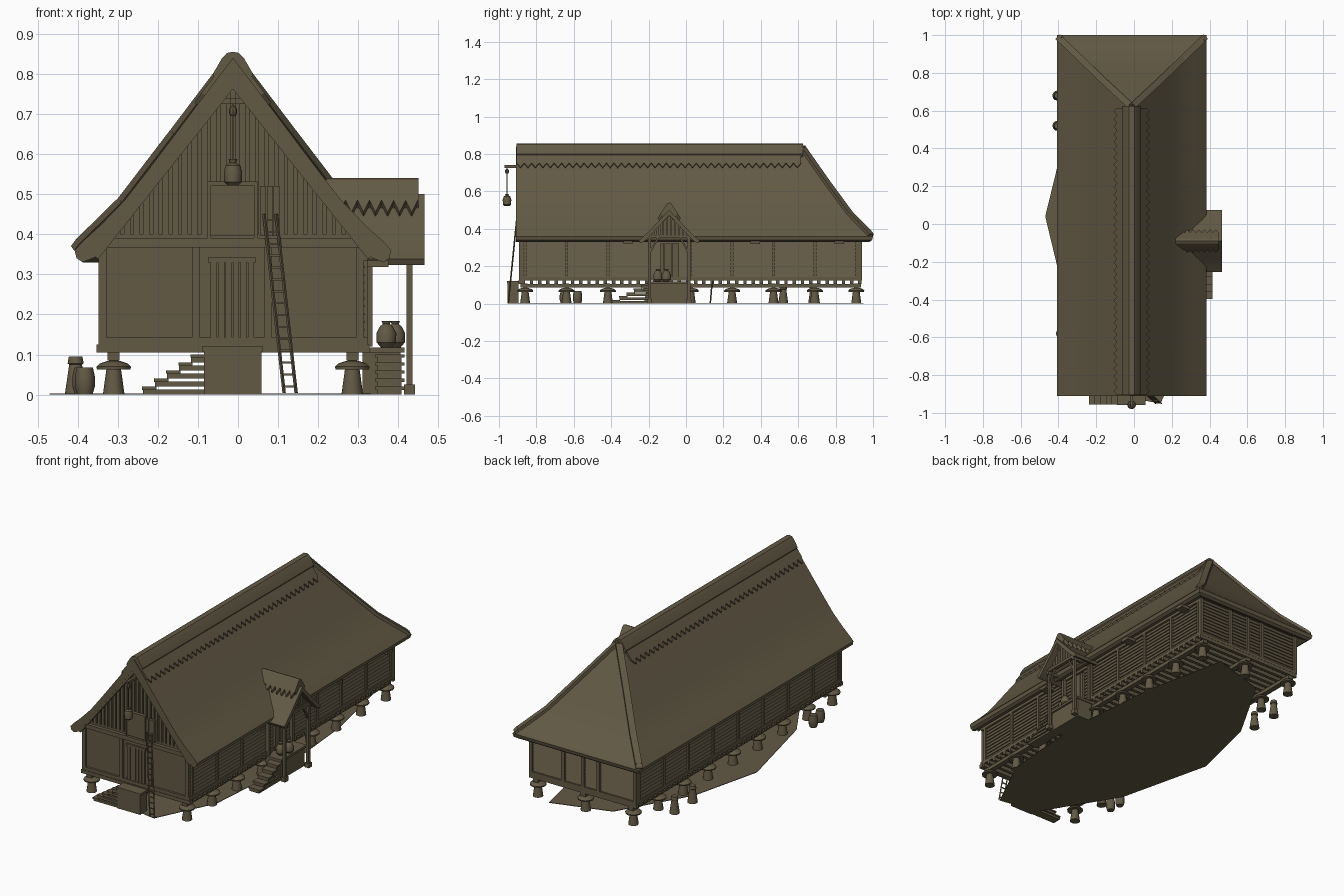
import bpy, bmesh, math
from mathutils import Vector as V

mat = bpy.data.materials.new("weathered_brown")
mat.diffuse_color = (0.125, 0.102, 0.06, 1)
CX = -0.0125            # centre line of the building
RIDGE = 0.62            # y where the ridge ends and the hip starts


class Part:
    """One named object collecting simple solids."""
    def __init__(self, name):
        self.name, self.bm = name, bmesh.new()

    def prism(self, pts, d):
        a = [self.bm.verts.new(V(p)) for p in pts]
        b = [self.bm.verts.new(V(p) + V(d)) for p in pts]
        n = len(a)
        self.bm.faces.new(a)
        self.bm.faces.new(b[::-1])
        for i in range(n):
            self.bm.faces.new((a[i], b[i], b[(i + 1) % n], a[(i + 1) % n]))

    def box(self, x0, x1, y0, y1, z0, z1):
        self.prism([(x0, y0, z0), (x1, y0, z0), (x1, y1, z0), (x0, y1, z0)], (0, 0, z1 - z0))

    def beam(self, a, b, w, h=None):
        a, b, h = V(a), V(b), h or w
        d = b - a
        s = d.cross(V((0, 0, 1)))
        s = s.normalized() if s.length > 1e-6 else V((1, 0, 0))
        t = s.cross(d).normalized()
        self.prism([a + s * w / 2 * i + t * h / 2 * j for i, j in ((-1, -1), (1, -1), (1, 1), (-1, 1))], d)

    def lathe(self, x, y, prof, n=12):
        rings = [[self.bm.verts.new((x + r * math.cos(2 * math.pi * i / n),
                                     y + r * math.sin(2 * math.pi * i / n), z)) for i in range(n)] for r, z in prof]
        for p, q in zip(rings, rings[1:]):
            for i in range(n):
                self.bm.faces.new((p[i], p[(i + 1) % n], q[(i + 1) % n], q[i]))
        self.bm.faces.new(rings[0][::-1])
        self.bm.faces.new(rings[-1])

    def done(self, smooth=True):
        bmesh.ops.recalc_face_normals(self.bm, faces=self.bm.faces)
        me = bpy.data.meshes.new(self.name)
        self.bm.to_mesh(me)
        me.materials.append(mat)
        ob = bpy.data.objects.new(self.name, me)
        bpy.context.collection.objects.link(ob)
        if smooth:
            bpy.context.view_layer.objects.active = ob
            ob.select_set(True)
            bpy.ops.object.shade_smooth_by_angle(angle=math.radians(30))
            ob.select_set(False)


# Thatched roof: gable at the front, hip at the back
OUT = [(0, .84), (.07, .748), (.14, .655), (.21, .562), (.27, .485), (.33, .423), (.375, .382), (.395, .36), (.39, .34)]
INN = [(.375, .33), (.345, .342), (.30, .395), (.24, .472), (.16, .575), (.08, .68), (0, .785)]
half = OUT + INN
roof = Part("thatched_roof")
vt = {}
for s in (-1, 1):
    for i, (dx, z) in enumerate(half):
        for e in (0, 1):
            if dx == 0 and s == 1:
                vt[s, i, e] = vt[-1, i, e]
            else:
                vt[s, i, e] = roof.bm.verts.new((CX + s * dx, RIDGE + .38 * dx / .395 if e else -.91, z))
for i in range(len(half) - 1):
    for s in (-1, 1):       # slopes
        roof.bm.faces.new((vt[s, i, 0], vt[s, i + 1, 0], vt[s, i + 1, 1], vt[s, i, 1]))
    q = [vt[-1, i, 1], vt[-1, i + 1, 1], vt[1, i + 1, 1], vt[1, i, 1]]
    roof.bm.faces.new(list(dict.fromkeys(q)))   # hip
for s in (-1, 1):           # gable edge
    roof.bm.faces.new([vt[s, i, 0] for i in range(len(half))])
roof.done()

# Ridge cap with zigzag skirt, and hip rolls
cap = Part("ridge_cap")
ch = [(0, .855), (.015, .852), (.028, .838), (.05, .80), (.042, .78)]
cap.prism([(CX + x, -.905, z) for x, z in ch] + [(CX - x, -.905, z) for x, z in ch[:0:-1]], (0, RIDGE + .91, 0))
for s in (-1, 1):
    n = V((s * .8, 0, .6)) * .01
    P = lambda dx, y: V((CX + s * dx, y, .84 - 1.33 * dx))
    cap.prism([P(.03, -.905), P(.07, -.905), P(.07, .615), P(.03, .615)], n)
    for k in range(38):
        y = -.905 + .04 * k
        cap.prism([P(.07, y), P(.07, y + .04), P(.088, y + .02)], n)
    prev = (CX, RIDGE, .84)
    for dx, z in OUT[2:8:2] + [(.388, .365)]:
        p = (CX + s * dx, RIDGE + .38 * dx / .395 - .005, z)
        cap.beam(prev, p, .035, .016)
        prev = p
cap.done()

# Ground slab
g = Part("ground_patch")
g.prism([(x, y, 0) for x, y in ((.14, -.95), (.3, -.62), (.34, -.1), (.29, .48), (.19, .95), (-.14, .85),
         (-.37, .45), (-.47, .04), (-.34, -.5), (-.09, -.91))], (0, 0, .003))
g.done(False)

# Staddle stones
rows = [-.86 + .2213 * i for i in range(9)]
st = Part("staddle_stones")
stone = [(.027, 0), (.018, .065), (.042, .063), (.043, .07), (.034, .078), (.015, .084)]
for y in rows:
    for x in (CX - .2975, CX, CX + .2975):
        st.lathe(x, y, stone)
        st.box(x - .012, x + .012, y - .012, y + .012, .08, .108)
for y in (.52, .68):       # spare stones on the left side
    st.lathe(-.405, y, [(.027, 0), (.016, .075), (.02, .078), (.017, .095)])
st.done()

# Floor frame
fl = Part("floor_frame")
for x in (CX - .2975, CX, CX + .2975):
    fl.box(x - .015, x + .015, -.885, .935, .085, .105)
for k in range(42):
    y = -.87 + .0439 * k
    fl.box(CX - .335, CX + .335, y - .009, y + .009, .105, .125)
fl.box(CX - .34, CX + .34, -.895, -.87, .105, .125)
fl.box(CX - .335, CX + .335, -.885, .94, .124, .132)
fl.done(False)

# Walls: core with clapboards on both sides and the back
wl = Part("wall_boards")
wl.box(CX - .322, CX + .322, -.88, .925, .13, .40)
for k in range(12):
    z = .14 + .0195 * k
    for s in (-1, 1):
        x = CX + s * .321
        wl.prism([(x, -.875, z), (x + s * .008, -.875, z), (x + s * .002, -.875, z + .02), (x, -.875, z + .02)], (0, 1.8, 0))
    wl.prism([(CX - .32, .924, z), (CX - .32, .932, z), (CX - .32, .926, z + .02), (CX - .32, .924, z + .02)], (.64, 0, 0))
wl.done(False)

# Timber frame
tf = Part("timber_frame")
for s in (-1, 1):
    x0, x1 = sorted((CX + s * .318, CX + s * .335))
    for y in rows:
        tf.box(x0, x1, y - .008, y + .008, .13, .38)
    tf.box(x0, x1, -.89, .94, .125, .142)
    tf.box(x0, x1, -.89, .94, .335, .36)
for x in (CX - .325, -.11, CX, .11, CX + .325):
    tf.box(x - .01, x + .01, .92, .94, .13, .38)
tf.box(CX - .335, CX + .335, .92, .94, .125, .142)
for x in (CX - .325, -.105, .075, CX + .317):
    tf.box(x - .01, x + .01, -.892, -.875, .125, .38)
tf.box(CX - .335, CX + .335, -.892, -.875, .125, .143)
tf.box(CX - .335, CX + .335, -.9, -.87, .367, .39)
for y in (-.31, .37, .82):     # eave brackets
    tf.box(.32, .375, y - .025, y + .025, .318, .335)
tf.done(False)

# Boarded gable with rake boards
gb = Part("gable_boards")
zin = lambda dx: .785 - 1.305 * abs(dx)
gb.prism([(CX - .3, -.868, .385), (CX + .3, -.868, .385), (CX, -.868, .785)], (0, .02, 0))
for k in range(-12, 13):
    x, w = k * .024, .008
    gb.prism([(CX + x - w, -.88, .385), (CX + x + w, -.88, .385), (CX + x + w, -.88, zin(x + w) + .01),
              (CX + x - w, -.88, zin(x - w) + .01)], (0, .014, 0))
for s in (-1, 1):
    gb.beam((CX - s * .012, -.9, .795), (CX + s * .345, -.9, .345), .018, .022)
gb.box(CX - .035, CX + .035, -.895, -.87, .725, .74)
gb.done(False)

# Doors: front door, loft hatch with open shutter, side door
dr = Part("doors")
dr.box(-.075, .045, -.89, -.875, .33, .342)
for k in range(6):
    dr.box(-.068 + .0185 * k, -.0525 + .0185 * k, -.889, -.875, .142, .33)
dr.box(-.068, .04, -.895, -.88, .395, .525)
for x in (-.076, .04):
    dr.box(x, x + .009, -.899, -.88, .39, .53)
dr.box(-.076, .049, -.899, -.88, .522, .532)
for k in range(3):
    dr.box(.055 + .017 * k, .07 + .017 * k, -.897, -.88, .395, .52)
for k in range(5):
    dr.box(.31, .328, -.135 + .02 * k, -.117 + .02 * k, .13, .32)
dr.done(False)

# Hoist beam, rope and sack
ho = Part("hoist")
ho.box(CX - .007, CX + .007, -.97, -.86, .725, .74)
ho.lathe(CX, -.957, [(.006, .695), (.01, .702), (.01, .712), (.005, .72)], 8)
ho.beam((CX, -.957, .585), (CX, -.957, .73), .003)
ho.lathe(CX, -.957, [(.014, .522), (.022, .53), (.023, .555), (.018, .572), (.008, .578), (.011, .587)])
ho.done()

# Ladder to the loft
la = Part("ladder")
for o in (-.015, .015):
    la.beam((.13 + o, -.95, .004), (.08 + o, -.905, .45), .006)
for k in range(15):
    t = (k + .7) / 15.2
    x, y, z = .13 - .05 * t, -.95 + .045 * t, .45 * t
    la.beam((x - .015, y, z), (x + .015, y, z), .005)
la.done(False)

# Landings and steps
ld = Part("landings_and_steps")
ld.box(-.085, .058, -.955, -.895, 0, .108)
ld.box(-.09, .062, -.958, -.89, .108, .12)
ld.box(.31, .405, -.2, .015, 0, .105)
ld.box(.31, .415, -.205, .02, .105, .118)
for k in range(5):
    z = .02 * (k + 1)
    x, y = -.237 + .03 * k, -.395 + .039 * k
    ld.box(x, -.085, -.95, -.9, z - .02, z - .007)
    ld.box(x - .002, x + .034, -.955, -.895, z - .008, z)
    ld.box(.348, .408, y, -.2, z - .02, z - .007)
    ld.box(.342, .415, y - .002, y + .043, z - .008, z)
ld.done(False)

# Side porch: thatched roof, ridge cap, posts and small boarded gable
PY = -.09
po = Part("porch_roof")
pr = [(0, .50), (.05, .448), (.10, .395), (.145, .352), (.163, .338), (.155, .323), (.135, .33), (.09, .375), (0, .472)]
for s in (-1, 1):
    po.prism([(.2, PY + s * y, z) for y, z in pr], (.265, 0, 0))
    po.prism([(.22, PY, .54), (.22, PY + s * .012, .535), (.22, PY + s * .045, .485), (.22, PY + s * .035, .465), (.22, PY, .49)], (.23, 0, 0))
    for k in range(7):
        x = .238 + .03 * k
        po.prism([(x, PY + s * .045, .485), (x + .03, PY + s * .045, .485), (x + .015, PY + s * .062, .455)], (0, -s * .01, -.012))
po.done()
pf = Part("porch_frame")
for y in (PY - .105, PY + .105):
    pf.box(.42, .435, y - .008, y + .008, .02, .365)
    pf.box(.414, .441, y - .014, y + .014, 0, .025)
    pf.box(.315, .335, y - .008, y + .008, .12, .36)
    pf.box(.30, .44, y - .009, y + .009, .335, .352)
    pf.beam((.437, PY, .478), (.437, y + (y - PY) * .3, .345), .014)
    pf.beam((.428, y, .27), (.428, y + (PY - y) * .45, .355), .01)
pf.box(.418, .438, PY - .115, PY + .115, .35, .366)
for k in range(-4, 5):
    y = PY + .021 * k
    pf.box(.424, .43, y - .008, y + .008, .36, .47 - 1.0 * abs(.021 * k))
pf.done(False)

# Pots on the porch, barrels, leaning pole
pt = Part("pots_and_barrels")
jar = [(.014, 0), (.024, .012), (.025, .035), (.016, .052), (.009, .058), (.012, .066)]
for x, y in ((.37, -.15), (.392, -.105)):
    pt.lathe(x, y, [(r, z + .118) for r, z in jar])
for x, y in ((-.388, -.58), (-.382, -.65)):
    pt.lathe(x, y, [(.019, 0), (.025, .02), (.025, .045), (.02, .068)])
pt.beam((.345, .13, .004), (.322, .14, .12), .006)
pt.done()
